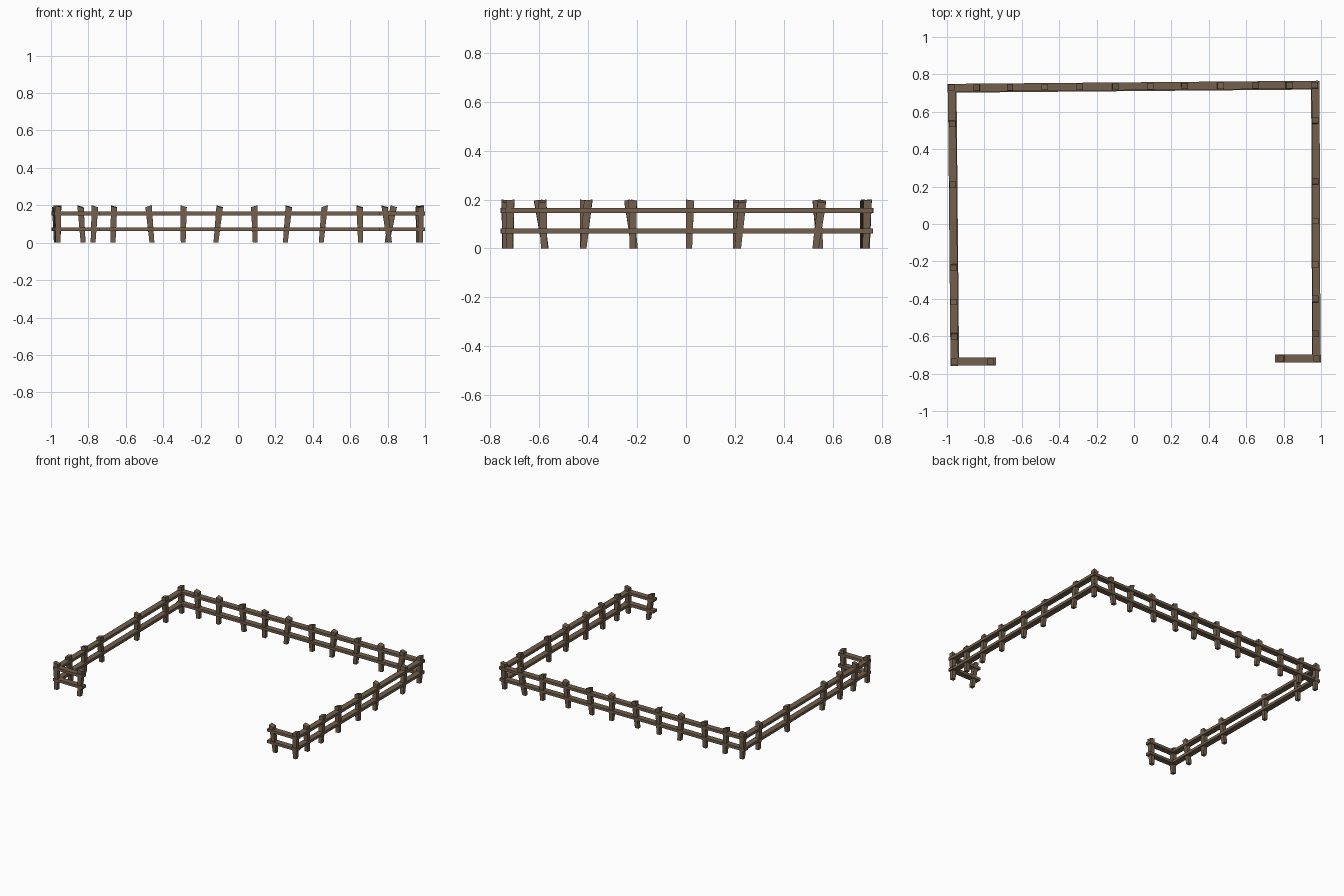
import bpy, bmesh, random
from mathutils import Vector

if "Cube" in bpy.data.objects:
    bpy.data.objects.remove(bpy.data.objects["Cube"])

random.seed(4)
wood = bpy.data.materials.new("weathered_brown_wood")
wood.diffuse_color = (0.17, 0.118, 0.075, 1)
wood.use_nodes = True
wood.node_tree.nodes["Principled BSDF"].inputs["Base Color"].default_value = wood.diffuse_color


def prism(name, rings):
    """Closed box from two matching four-point rings."""
    bm = bmesh.new()
    a, b = [[bm.verts.new(p) for p in r] for r in rings]
    bm.faces.new(a)
    bm.faces.new(b)
    for i in range(4):
        j = (i + 1) % 4
        bm.faces.new((a[i], a[j], b[j], b[i]))
    bmesh.ops.recalc_face_normals(bm, faces=bm.faces)
    me = bpy.data.meshes.new(name)
    bm.to_mesh(me)
    bm.free()
    me.materials.append(wood)
    bpy.context.collection.objects.link(bpy.data.objects.new(name, me))


def rail(name, p, q, z, w=0.042, t=0.02):
    p, q = Vector((*p, z)), Vector((*q, z))
    d = (q - p).normalized()
    n = Vector((-d.y, d.x, 0)) * w / 2
    up = Vector((0, 0, t / 2))
    prism(name, [[c + n + up, c - n + up, c - n - up, c + n - up] for c in (p, q)])


def post(name, top, bottom):
    # narrow foot, wider sloping head
    corners = ((-1, -1), (1, -1), (1, 1), (-1, 1))
    sx, sy = random.choice((-1, 1)) * 0.005, random.choice((-1, 1)) * 0.002
    prism(name, [
        [(bottom[0] + x * 0.013, bottom[1] + y * 0.013, 0) for x, y in corners],
        [(top[0] + x * 0.017, top[1] + y * 0.017, 0.193 + x * sx + y * sy) for x, y in corners]])


# Rails: two planks on each run; the lower one is slightly askew
runs = {
    "back": ((-0.998, 0.728), (0.985, 0.745), (0, -0.005)),
    "left": ((-0.974, 0.745), (-0.960, -0.758), (0.004, 0)),
    "right": ((0.971, 0.765), (0.976, -0.735), (-0.003, 0)),
    "front_left": ((-0.979, -0.736), (-0.739, -0.736), (0, 0)),
    "front_right": ((0.755, -0.719), (1.0, -0.719), (0, 0)),
}
for side, (p, q, off) in runs.items():
    rail(side + "_upper_rail", p, q, 0.156)
    rail(side + "_lower_rail", (p[0] + off[0], p[1] + off[1]), (q[0] + off[0], q[1] + off[1]), 0.072)

# Back posts (top x, foot x)
for t, b in ((-0.842, -0.828), (-0.663, -0.668), (-0.478, -0.460), (-0.291, -0.293),
             (-0.098, -0.118), (0.087, 0.092), (0.272, 0.253), (0.463, 0.445),
             (0.650, 0.655), (0.832, 0.797)):
    y = 0.736 + t * 0.008
    post("back_post", (t, y), (b, y - 0.004))

# Side posts (top y, foot y)
for t, b in ((0.535, 0.548), (0.210, 0.205), (-0.235, -0.210), (-0.417, -0.420), (-0.604, -0.575)):
    x = -0.967 - t * 0.009
    post("left_post", (x, t), (x, b))
for t, b in ((0.556, 0.530), (0.230, 0.212), (0.016, 0.012), (-0.218, -0.218),
             (-0.400, -0.420), (-0.587, -0.580)):
    post("right_post", (0.969, t), (0.972, b))

# Corner and gate posts
for name, t, b in (("back_left_corner_post", (-0.978, 0.730), (-0.970, 0.728)),
                   ("back_right_corner_post", (0.966, 0.743), (0.966, 0.735)),
                   ("front_left_corner_post", (-0.962, -0.737), (-0.962, -0.740)),
                   ("front_right_corner_post", (0.978, -0.719), (0.975, -0.722)),
                   ("left_gate_post", (-0.765, -0.737), (-0.775, -0.737)),
                   ("right_gate_post", (0.784, -0.719), (0.810, -0.719))):
    post(name, t, b)
